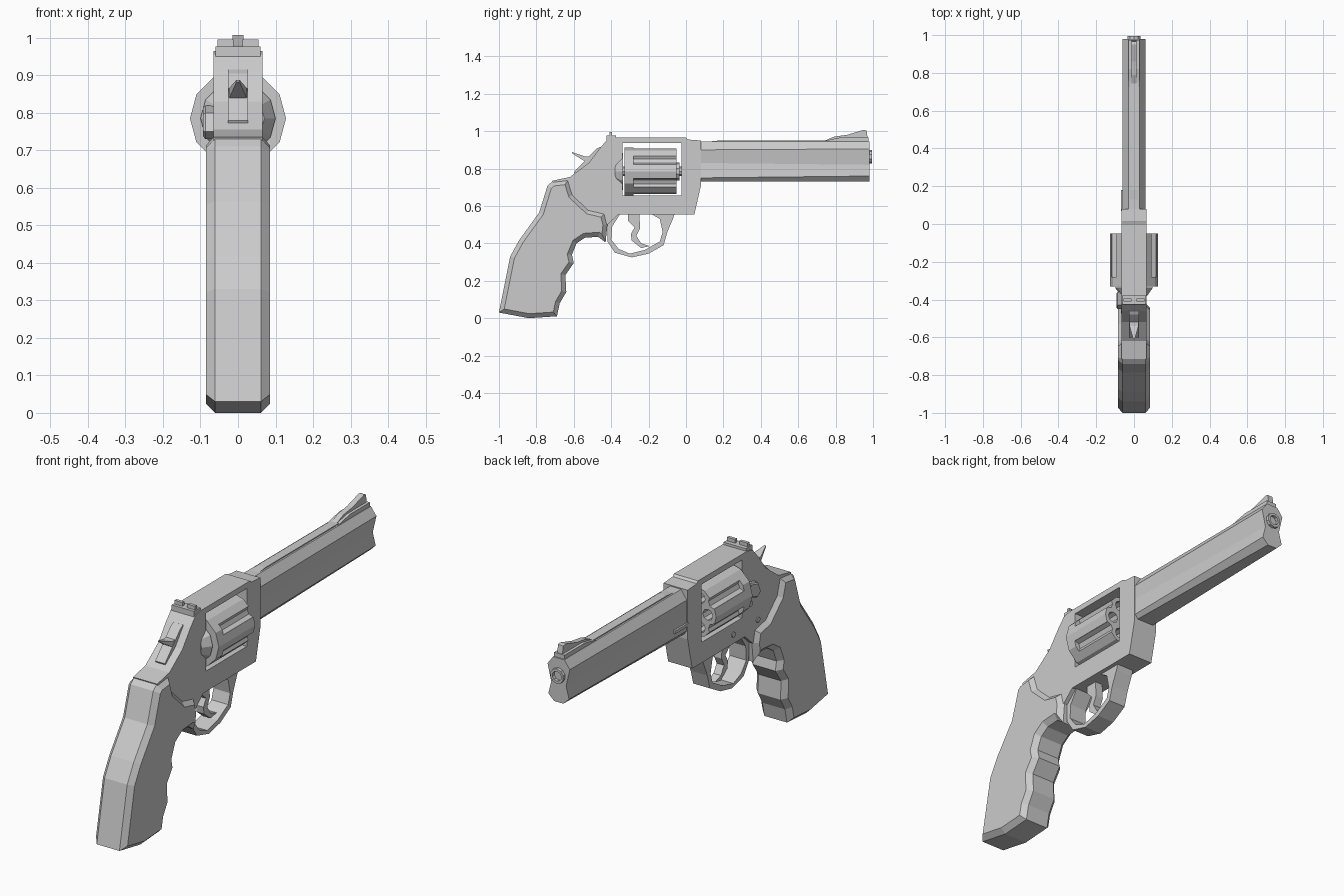
import bpy, bmesh, math
from mathutils import Matrix, Vector

if "Cube" in bpy.data.objects:
    bpy.data.objects.remove(bpy.data.objects["Cube"])

steel = bpy.data.materials.new("steel grey")
steel.use_nodes = True
STEEL = (0.6, 0.6, 0.6, 1)
steel.diffuse_color = STEEL
steel.node_tree.nodes["Principled BSDF"].inputs["Base Color"].default_value = STEEL

AXIS_Z = .785   # height of the cylinder axis


def finish(name, bm):
    bmesh.ops.recalc_face_normals(bm, faces=bm.faces)
    mesh = bpy.data.meshes.new(name)
    bm.to_mesh(mesh)
    bm.free()
    mesh.materials.append(steel)
    obj = bpy.data.objects.new(name, mesh)
    bpy.context.collection.objects.link(obj)
    return obj


def prism(name, profile, half, bevel=0, x=0):
    """Side profile in (y, z), extruded across x, with optional chamfered rims."""
    bm = bmesh.new()
    face = bm.faces.new([bm.verts.new((x - half, y, z)) for y, z in profile])
    out = bmesh.ops.extrude_face_region(bm, geom=[face], use_keep_orig=True)
    moved = [v for v in out["geom"] if isinstance(v, bmesh.types.BMVert)]
    bmesh.ops.translate(bm, verts=moved, vec=(2 * half, 0, 0))
    bmesh.ops.recalc_face_normals(bm, faces=bm.faces)
    if bevel:
        rim = [e for e in bm.edges
               if abs(e.verts[0].co.x - e.verts[1].co.x) < half / 2]
        bmesh.ops.bevel(bm, geom=rim, offset=bevel, segments=1, affect='EDGES')
    return finish(name, bm)


def box(name, lo, hi):
    bm = bmesh.new()
    lo, hi = Vector(lo), Vector(hi)
    size = Matrix.Diagonal((*(hi - lo), 1))
    bmesh.ops.create_cube(bm, size=1, matrix=Matrix.Translation((lo + hi) / 2) @ size)
    return finish(name, bm)


def rod(name, y0, y1, r0, r1=None, x=0, z=AXIS_Z, sides=12):
    """Cylinder or cone along y."""
    bm = bmesh.new()
    place = Matrix.Translation((x, (y0 + y1) / 2, z)) @ Matrix.Rotation(-math.pi / 2, 4, 'X')
    bmesh.ops.create_cone(bm, cap_ends=True, segments=sides, radius1=r0,
                          radius2=r0 if r1 is None else r1, depth=y1 - y0, matrix=place)
    return finish(name, bm)


def loft(name, sections):
    """Sections are (y, half outline in (x, z) from top to bottom), mirrored in x."""
    bm = bmesh.new()
    rings = []
    for y, half in sections:
        outline = half + [(-x, z) for x, z in reversed(half)]
        rings.append([bm.verts.new((x, y, z)) for x, z in outline])
    for a, b in zip(rings, rings[1:]):
        for i in range(len(a)):
            j = (i + 1) % len(a)
            bm.faces.new((a[i], a[j], b[j], b[i]))
    bm.faces.new(rings[0])
    bm.faces.new(rings[-1])
    return finish(name, bm)


def cut(obj, cutter):
    """Subtract the cutter, bake the result and drop the cutter."""
    cutter.hide_render = True
    mod = obj.modifiers.new("cut", 'BOOLEAN')
    mod.operation, mod.object, mod.solver = 'DIFFERENCE', cutter, 'EXACT'
    bpy.context.view_layer.update()
    graph = bpy.context.evaluated_depsgraph_get()
    mesh = bpy.data.meshes.new_from_object(obj.evaluated_get(graph))
    obj.modifiers.clear()
    obj.data = mesh
    bpy.data.objects.remove(cutter)


# Frame with the cylinder window
frame = prism("frame", [
    (-.42, .955), (-.38, .965), (0, .965), (.01, .955), (.08, .95), (.08, .71),
    (.045, .555), (-.36, .555), (-.42, .5), (-.52, .5), (-.6, .6), (-.7, .69),
    (-.715, .735), (-.62, .755), (-.52, .83), (-.46, .91)], .065)
cut(frame, box("window_cutter", (-.2, -.34, .655), (.2, -.025, .937)))

# Trigger guard and trigger
prism("trigger_guard", [
    (-.42, .52), (-.42, .41), (-.38, .35), (-.29, .325), (-.2, .345), (-.12, .39),
    (-.1, .46), (-.07, .53), (-.06, .56), (-.19, .56), (-.14, .53), (-.125, .46),
    (-.14, .41), (-.22, .365), (-.3, .345), (-.36, .37), (-.4, .42), (-.395, .49),
    (-.35, .56), (-.42, .56)], .045)
prism("trigger", [
    (-.31, .56), (-.25, .56), (-.245, .48), (-.265, .44), (-.24, .4), (-.195, .385),
    (-.24, .375), (-.29, .415), (-.295, .45), (-.275, .485), (-.31, .52)], .02)

# Grip with finger grooves
prism("grip", [
    (-.74, .71), (-.715, .73), (-.63, .74), (-.605, .66), (-.52, .58), (-.435, .56),
    (-.42, .5), (-.43, .405), (-.47, .435), (-.54, .43), (-.585, .4), (-.61, .34),
    (-.6, .295), (-.645, .23), (-.64, .14), (-.675, .08), (-.69, .01), (-.84, .0),
    (-1, .03), (-.94, .33), (-.89, .42), (-.785, .565)], .085, bevel=.024)

# Barrel: slab sided at the frame, waisted at the muzzle
breech = [(.03, .945), (.06, .9), (.06, .83), (.06, .75), (.045, .73)]
muzzle = [(.03, .945), (.06, .905), (.04, .82), (.056, .76), (.025, .73)]
loft("barrel", [(.07, breech), (.98, muzzle)])
ring = rod("muzzle_ring", .95, .995, .036, z=.863, sides=10)
cut(ring, rod("bore_cutter", .965, 1.1, .024, z=.863, sides=10))
prism("barrel_rib", [(.08, .94), (.18, .95), (.76, .95), (.76, .94)], .022)

# Front sight ramp
prism("front_sight", [(.72, .94), (.79, .97), (.86, .98), (.95, 1.007),
                      (.965, 1.003), (.975, .94)], .014)
prism("front_sight_base", [(.7, .94), (.82, .965), (.975, .965), (.975, .94)], .028)

# Rear sight
box("rear_sight_base", (-.06, -.425, .95), (.06, -.375, .977))
for side, label in ((1, "left"), (-1, "right")):
    inner, outer = sorted((side * .012, side * .055))
    box(label + "_sight_post", (inner, -.41, .97), (outer, -.395, .995))

# Hammer with a tapering spur
prism("hammer", [(-.43, .9), (-.46, .915), (-.48, .905), (-.6, .78), (-.58, .74),
                 (-.45, .74)], .026)
loft("hammer_spur", [
    (-.5, [(.026, .865), (.026, .82)]),
    (-.54, [(.024, .865), (.024, .838)]),
    (-.61, [(.004, .888), (.004, .882)])])

# Fluted cylinder with chambers between the flutes
drum = rod("cylinder", -.33, -.05, .128)
for i in range(6):
    a = i * math.pi / 3
    cut(drum, rod("chamber_cutter", -.2, 0, .027, sides=8,
                  x=.082 * math.cos(a), z=AXIS_Z + .082 * math.sin(a)))
    a += math.pi / 6
    cut(drum, rod("flute_cutter", -.28, 0, .03, sides=8,
                  x=.133 * math.cos(a), z=AXIS_Z + .133 * math.sin(a)))
rod("cylinder_axle", -.35, -.02, .025, sides=8)
rod("crane_collar", -.055, -.035, .048, sides=10)
rod("recoil_shield", -.38, -.337, .07, .1)

# Right side fittings: latch, frame screws and ejector rod catch
prism("cylinder_latch", [(-.36, .82), (-.36, .75), (-.42, .73), (-.45, .75),
                         (-.43, .8)], .018, bevel=.006, x=-.075)
for y, z in ((-.4, .7), (-.27, .6), (-.46, .6)):
    bm = bmesh.new()
    place = Matrix.Translation((-.066, y, z)) @ Matrix.Rotation(math.pi / 2, 4, 'Y')
    bmesh.ops.create_cone(bm, cap_ends=True, segments=8, radius1=.014, radius2=.014,
                          depth=.008, matrix=place)
    finish("frame_screw", bm)
box("ejector_catch", (-.068, .07, .775), (-.05, .18, .79))
